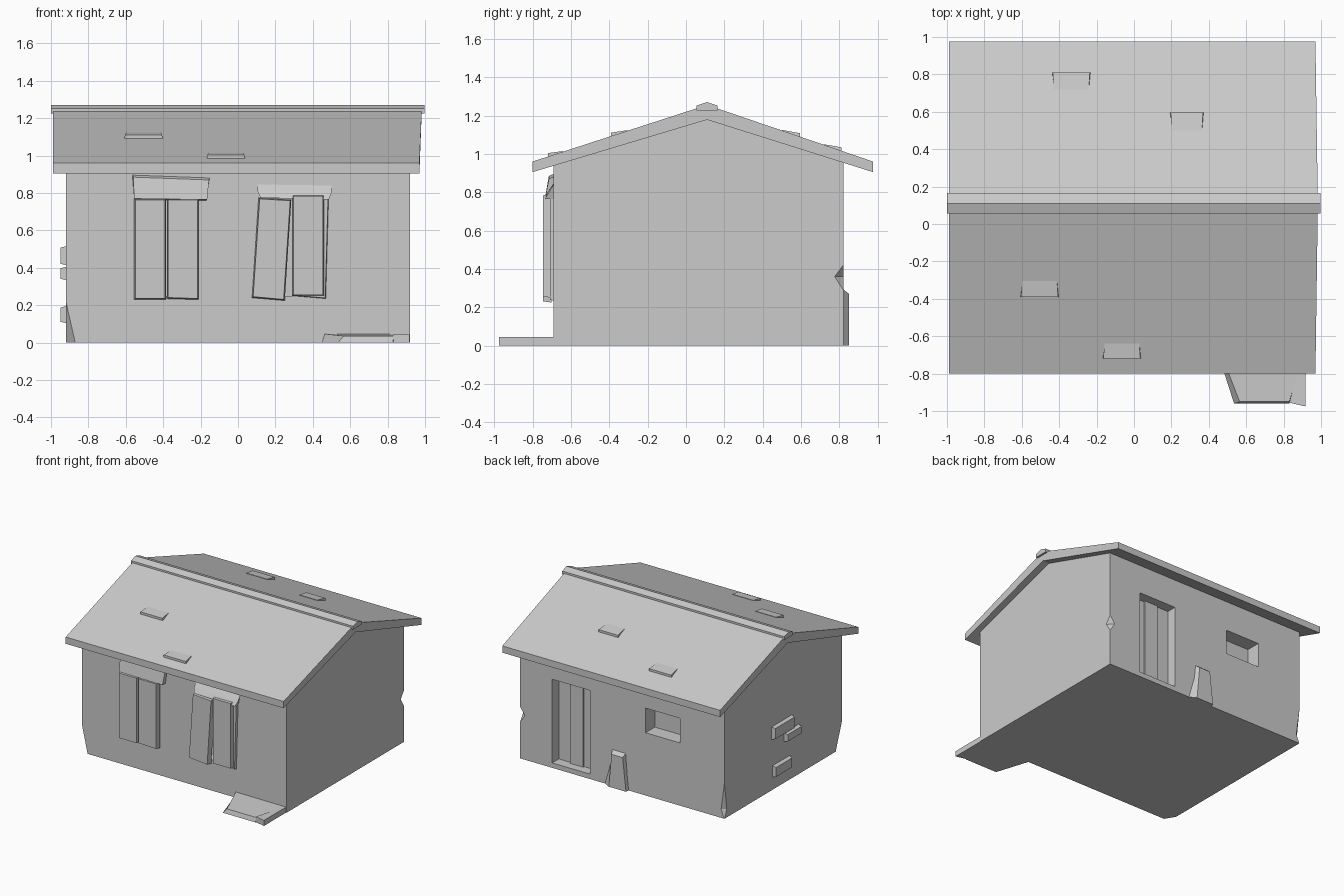
import bpy, bmesh
from mathutils import Vector

if "Cube" in bpy.data.objects:
    bpy.data.objects.remove(bpy.data.objects["Cube"])


def finish(name, bm):
    bmesh.ops.recalc_face_normals(bm, faces=bm.faces)
    me = bpy.data.meshes.new(name)
    bm.to_mesh(me)
    bm.free()
    ob = bpy.data.objects.new(name, me)
    bpy.context.collection.objects.link(ob)
    return ob


def loft(name, a, b):
    """Solid between two matching rings of points."""
    bm = bmesh.new()
    va = [bm.verts.new(p) for p in a]
    vb = [bm.verts.new(p) for p in b]
    n = len(va)
    bm.faces.new(va)
    bm.faces.new(vb[::-1])
    for i in range(n):
        j = (i + 1) % n
        bm.faces.new((va[i], va[j], vb[j], vb[i]))
    return finish(name, bm)


def box(name, x0, x1, y0, y1, z0, z1):
    r = [(x0, y0), (x1, y0), (x1, y1), (x0, y1)]
    return loft(name, [(*p, z0) for p in r], [(*p, z1) for p in r])


def plate(name, quad, y_back, y_front, inset=0.008):
    """Upright xz outline given thickness, front edges slightly bevelled in."""
    c = sum((Vector(p) for p in quad), Vector((0, 0))) / len(quad)
    sgn = lambda v: (v > 0) - (v < 0)
    front = [(x - inset * sgn(x - c.x), y_front, z - inset * sgn(z - c.y)) for x, z in quad]
    return loft(name, [(x, y_back, z) for x, z in quad], front)


def cut(ob, cutter):
    cutter.hide_render = True
    m = ob.modifiers.new("cut", 'BOOLEAN')
    m.operation = 'DIFFERENCE'
    m.solver = 'EXACT'
    m.object = cutter
    bpy.context.view_layer.objects.active = ob
    bpy.ops.object.modifier_apply(modifier=m.name)
    bpy.data.objects.remove(cutter)


def chip(ob, pts, pivot, k):
    """Break a corner off with a tetrahedron enlarged about a pivot on its cut plane."""
    pivot = Vector(pivot)
    bm = bmesh.new()
    v = [bm.verts.new(pivot + k * (Vector(p) - pivot)) for p in pts]
    for f in ((0, 1, 2), (0, 1, 3), (0, 2, 3), (1, 2, 3)):
        bm.faces.new([v[i] for i in f])
    cut(ob, finish("chip_cutter", bm))


# house walls with gables
gable = [(-.69, 0), (.82, 0), (.82, .97), (.11, 1.205), (-.69, .955)]
walls = loft("walls", [(-.92, *p) for p in gable], [(.92, *p) for p in gable])

# door, back window and front window recesses
for x0, x1, y0, y1, z0, z1 in ((.29, .63, .72, .9, .04, .72), (-.52, -.21, .70, .9, .51, .71),
                               (-.53, -.23, -.8, -.60, .25, .76), (.12, .45, -.8, -.60, .25, .77)):
    cut(walls, box("recess_cutter", x0, x1, y0, y1, z0, z1))

# chipped corners
for sx, top, mid, low, w in ((1, .42, .36, .29, .045), (-1, .29, .07, -.005, .03)):
    p, q = Vector((sx * .92, .82 - w, mid)), Vector((sx * (.92 - w), .82, mid))
    chip(walls, [(sx * .92, .82, top), (sx * .92, .82, low), p, q], (p + q) / 2, 2)
tri = [Vector((-.87, -.69, 0)), Vector((-.92, -.61, 0)), Vector((-.92, -.69, .22))]
chip(walls, tri + [(-.92, -.69, 0)], sum(tri, Vector()) / 3, 3)

# roof and ridge cap
roof = [(-.80, .905), (-.80, .96), (.11, 1.255), (.975, .96), (.975, .905), (.11, 1.178)]
loft("roof", [(-.99, *p) for p in roof],
     [(x, *p) for x, p in zip((.97, .97, .983, .97, .97, .98), roof)])
cap = [(.055, 1.225), (.055, 1.252), (.11, 1.27), (.165, 1.252), (.165, 1.225)]
loft("ridge_cap", [(-1, *p) for p in cap], [(.998, *p) for p in cap])


# raised roof tiles, wedges merging into the slope
def roof_z(y):
    return 1.255 - abs(y - .11) * (.324 if y < .11 else .341)


for i, (x0, x1, ylow, yhigh) in enumerate(((-.61, -.40, -.39, -.305), (-.17, .04, -.72, -.64),
                                           (-.44, -.23, .81, .72), (.19, .375, .595, .50))):
    rings = []
    for dz, t in ((-.02, 0), (.018, .006)):
        rings.append([(x0 + t, ylow, roof_z(ylow) + dz), (x1 - t, ylow, roof_z(ylow) + dz),
                      (x1 - .012, yhigh, roof_z(yhigh) + min(dz, .003)),
                      (x0 + .012, yhigh, roof_z(yhigh) + min(dz, .003))])
    loft(f"roof_tile_{i}", *rings)

# shutters and lintels on the front
panels = {
    "shutter_a": [(-.555, .23), (-.385, .23), (-.385, .77), (-.555, .77)],
    "shutter_b": [(-.38, .235), (-.21, .23), (-.21, .77), (-.38, .77)],
    "shutter_c": [(.075, .24), (.25, .225), (.285, .765), (.11, .775)],
    "shutter_d": [(.29, .25), (.46, .25), (.46, .79), (.29, .79)],
}
for name, quad in panels.items():
    plate(name, quad, -.70, -.745, .006)
plate("shutter_back_panel", [(.29, .25), (.47, .235), (.485, .77), (.30, .77)], -.685, -.71, .004)
loft("lintel_left", [(-.555, -.68, .765), (-.17, -.68, .76), (-.15, -.68, .885), (-.565, -.68, .90)],
     [(-.555, -.735, .77), (-.165, -.735, .765), (-.155, -.715, .87), (-.56, -.715, .885)])
loft("lintel_right", [(.12, -.68, .775), (.485, -.68, .765), (.50, -.68, .855), (.105, -.68, .86)],
     [(.12, -.735, .775), (.485, -.735, .765), (.50, -.715, .80), (.105, -.715, .81)])

# door planks
for i, (x0, x1, y) in enumerate(((.52, .64, .735), (.40, .52, .75), (.28, .40, .738))):
    box(f"door_plank_{i}", x0, x1, .70, y, .03, .73)

# stones on the left wall
for i, (y0, y1, z0, z1) in enumerate(((-.05, .22, .41, .52), (-.14, .06, .33, .41), (-.02, .21, .10, .20))):
    t = .012
    loft(f"wall_stone_{i}", [(-.90, y0, z0), (-.90, y1, z0), (-.90, y1, z1), (-.90, y0, z1)],
         [(-.95, y0 + t, z0 + t), (-.95, y1 - t, z0 + t), (-.95, y1 - t, z1 - t), (-.95, y0 + t, z1 - t)])

# leaning stone at the back wall
loft("back_stone", [(.19, .80, 0), (-.06, .80, 0), (-.035, .80, .31), (.10, .80, .31)],
     [(.10, .85, 0), (-.055, .85, 0), (-.025, .85, .27), (.075, .85, .27)])

# broken doorstep slab at the front right corner
loft("step_slab", [(.445, -.68, 0), (.535, -.96, 0), (.83, -.96, 0), (.91, -.68, 0)],
     [(.46, -.68, .047), (.565, -.95, .036), (.83, -.95, .036), (.91, -.68, .045)])
ring = [(.83, -.955), (.916, -.975), (.916, -.68), (.905, -.68)]
loft("step_slab_edge", [(*p, 0) for p in ring], [(*p, .045) for p in ring])
